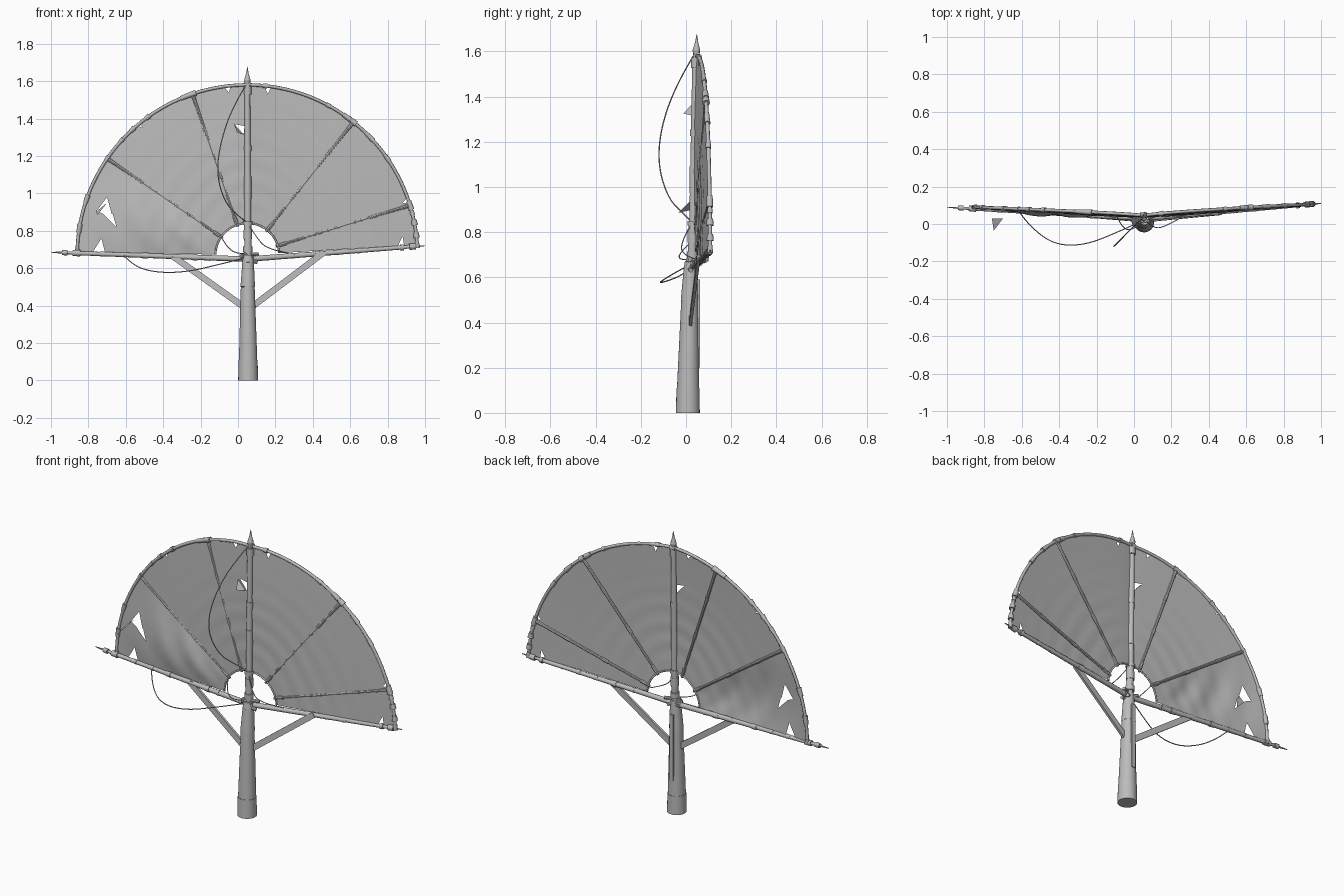
import bpy, bmesh, math, random
from mathutils import Vector, Matrix

random.seed(4)
cube = bpy.data.objects.get("Cube")
if cube:
    bpy.data.objects.remove(cube, do_unlink=True)

grey = bpy.data.materials.new("weathered grey")
grey.use_nodes = True
grey.diffuse_color = (0.5, 0.5, 0.5, 1)
grey.node_tree.nodes["Principled BSDF"].inputs["Base Color"].default_value = (0.5, 0.5, 0.5, 1)

CX, CZ, R_IN, R_OUT = 0.05, 0.67, 0.17, 0.91
A0, A1 = math.radians(3.5), math.radians(179)
RIBS = [math.radians(a) for a in (17, 51.4, 108.8, 145.4)]


def finish(name, bm, angle=40):
    mesh = bpy.data.meshes.new(name)
    bm.to_mesh(mesh)
    bm.free()
    obj = bpy.data.objects.new(name, mesh)
    bpy.context.collection.objects.link(obj)
    mesh.materials.append(grey)
    bpy.ops.object.select_all(action='DESELECT')
    obj.select_set(True)
    bpy.context.view_layer.objects.active = obj
    bpy.ops.object.shade_smooth_by_angle(angle=math.radians(angle))
    return obj


def rod(bm, a, b, r1, r2, sides=12):
    a, b = Vector(a), Vector(b)
    d = b - a
    m = Matrix.Translation((a + b) / 2) @ d.to_track_quat('Z', 'Y').to_matrix().to_4x4()
    bmesh.ops.create_cone(bm, cap_ends=True, segments=sides, radius1=r1, radius2=r2,
                          depth=d.length, matrix=m)


def stack(bm, points, sides=24):
    """Chain of tapered rods through (x, y, z, radius) points."""
    for p, q in zip(points, points[1:]):
        rod(bm, p[:3], q[:3], p[3], q[3], sides)


def rope(name, points, radius, kind='NURBS'):
    data = bpy.data.curves.new(name, 'CURVE')
    data.dimensions = '3D'
    data.bevel_depth = radius
    data.bevel_resolution = 2
    data.use_fill_caps = True
    sp = data.splines.new(kind)
    sp.points.add(len(points) - 1)
    for p, co in zip(sp.points, points):
        p.co = (*co, 1)
    if kind == 'NURBS':
        sp.use_endpoint_u = True
        sp.order_u = 3
    data.materials.append(grey)
    obj = bpy.data.objects.new(name, data)
    bpy.context.collection.objects.link(obj)
    bpy.ops.object.select_all(action='DESELECT')
    obj.select_set(True)
    bpy.context.view_layer.objects.active = obj
    bpy.ops.object.convert(target='MESH')
    bpy.ops.object.shade_smooth_by_angle(angle=math.radians(50))


def fan(r, a):
    """Point on the swept-back fan surface."""
    c = math.cos(a)
    back = 0.01 + (0.062 if c > 0 else 0.045) * abs(c) ** 0.75
    return Vector((CX + r * c, 0.035 + back * r / R_OUT, CZ + r * math.sin(a)))


# Pole with base band, upper sleeve and rear spine
bm = bmesh.new()
stack(bm, [(0.054, 0.008, 0, 0.053), (0.054, 0.009, 0.11, 0.051)])
stack(bm, [(0.054, 0.009, 0.11, 0.049), (0.052, 0.016, 0.5, 0.037)])
stack(bm, [(0.052, 0.016, 0.5, 0.039), (0.054, 0.02, 0.63, 0.031), (0.054, 0.022, 0.67, 0.027)])
finish("pole", bm)
bm = bmesh.new()
bmesh.ops.create_cube(bm, size=1, matrix=Matrix.Translation((0.053, 0.048, 0.395))
                      @ Matrix.Diagonal((0.022, 0.026, 0.39, 1)))
finish("rear_spine", bm)

# Mast with collars and pointed finial
bm = bmesh.new()
stack(bm, [(0.054, 0.025, 0.64, 0.018), (0.052, 0.032, 0.84, 0.021)], 16)
stack(bm, [(0.052, 0.032, 0.84, 0.018), (0.05, 0.043, 1.58, 0.015)], 16)
for z, r, h in ((0.7, 0.025, 0.03), (0.78, 0.023, 0.05), (0.84, 0.025, 0.02),
                (1.03, 0.019, 0.12), (1.24, 0.019, 0.03), (1.55, 0.02, 0.045)):
    y = 0.028 + 0.016 * (z - 0.67)
    rod(bm, (0.052, y, z - h / 2), (0.052, y, z + h / 2), r, r, 16)
stack(bm, [(0.05, 0.045, 1.575, 0.012), (0.05, 0.046, 1.605, 0.017),
           (0.05, 0.047, 1.64, 0.007), (0.05, 0.048, 1.677, 0.001)], 16)
finish("mast", bm)

# Lower booms with sharp tips and lashings
hub = Vector((0.05, 0.03, 0.648))
for name, tip in (("left_boom", Vector((1, 0.11, 0.72))), ("right_boom", Vector((-1, 0.09, 0.685)))):
    bm = bmesh.new()
    at = [hub.lerp(tip, t) for t in (0, 0.45, 0.86, 1)]
    stack(bm, [(*p, r) for p, r in zip(at, (0.015, 0.013, 0.011, 0.002))], 10)
    for t in (0.1, 0.2, 0.27, 0.4, 0.52, 0.63, 0.74, 0.87, 0.93):
        h = random.uniform(0.006, 0.02)
        r = random.uniform(0.013, 0.018)
        rod(bm, hub.lerp(tip, t - h), hub.lerp(tip, t + h), r, r * 0.9, 10)
    finish(name, bm)

# Knotted binding where booms meet the pole
bm = bmesh.new()
for i in range(6):
    p = hub + Vector((random.uniform(-0.03, 0.03), random.uniform(-0.015, 0.015), random.uniform(-0.01, 0.03)))
    d = Vector((0.035, random.uniform(-0.02, 0.02), random.uniform(-0.02, 0.02)))
    rod(bm, p - d, p + d, 0.01, 0.01, 8)
finish("hub_binding", bm)

# Flat diagonal braces
for name, foot, top in (("left_brace", (0.07, 0.018, 0.39), (0.46, 0.055, 0.685)),
                        ("right_brace", (0.035, 0.018, 0.39), (-0.35, 0.05, 0.665))):
    a, b = Vector(foot), Vector(top)
    d = (b - a).normalized()
    side = d.cross(Vector((0, 1, 0))).normalized()
    m = Matrix((side, d.cross(side), d)).transposed().to_4x4()
    bm = bmesh.new()
    bmesh.ops.create_cube(bm, size=1, matrix=Matrix.Translation((a + b) / 2) @ m
                          @ Matrix.Diagonal((0.034, 0.014, (b - a).length, 1)))
    finish(name, bm)

# Fan ribs
for i, a in enumerate(RIBS):
    bm = bmesh.new()
    rod(bm, fan(R_IN - 0.01, a), fan(R_OUT, a), 0.007, 0.009, 8)
    for r in (0.2, 0.45, 0.7, 0.88):
        rod(bm, fan(r - 0.02, a), fan(r + 0.02, a), 0.01, 0.01, 8)
    finish(f"rib_{i + 1}", bm)

# Outer and inner rims, with lashed cuffs on the outer one
steps = 72
arc = [A0 + (A1 - A0) * i / steps for i in range(steps + 1)]
rope("outer_rim", [fan(R_OUT, a) for a in arc], 0.009, 'POLY')
rope("inner_rim", [fan(R_IN, a) for a in arc[::2]], 0.005, 'POLY')
bm = bmesh.new()
cuffs = RIBS + [A0, math.pi / 2, A1] + [random.uniform(A0, A1) for _ in range(16)]
for a in cuffs:
    w = random.uniform(0.012, 0.028)
    r = random.uniform(0.012, 0.017)
    rod(bm, fan(R_OUT, a - w), fan(R_OUT, a + w), r, r * 0.85, 10)
finish("rim_cuffs", bm)

# Torn, rippled sail: a polar sheet with gentle folds
bm = bmesh.new()
NR, NA = 36, 120
grid = []
for j in range(NA + 1):
    a = A0 + (A1 - A0) * j / NA
    row = []
    for i in range(NR + 1):
        t = i / NR
        p = fan(R_IN + (R_OUT - R_IN) * t, a)
        pinch = math.sin(math.pi * t)
        fold = 0.004 * math.sin(t * 42 + 2 * math.sin(3 * a)) * math.exp(-3 * t)
        if a > RIBS[3]:
            s = math.sin(math.pi * (a - RIBS[3]) / (A1 - RIBS[3]))
            fold += s * (0.006 * math.sin(19 * t + 11 * a) - 0.018)
        p.y += pinch * (fold - 0.006)
        row.append(bm.verts.new(p))
    grid.append(row)
for j in range(NA):
    for i in range(NR):
        bm.faces.new((grid[j][i], grid[j][i + 1], grid[j + 1][i + 1], grid[j + 1][i]))

# Convex tears as (x, z) outlines, cut straight through the sheet
TEARS = [[(-0.7, 0.98), (-0.76, 0.9), (-0.72, 0.89), (-0.67, 0.87)],
         [(-0.72, 0.89), (-0.65, 0.82), (-0.67, 0.89)],
         [(-0.02, 1.37), (0.03, 1.315), (0.035, 1.36)],
         [(-0.73, 0.76), (-0.78, 0.68), (-0.71, 0.68)],
         [(-0.57, 1.375), (-0.51, 1.35), (-0.54, 1.39)],
         [(0.13, 1.6), (0.16, 1.53), (0.18, 1.58)],
         [(-0.09, 1.59), (-0.05, 1.54), (-0.03, 1.59)],
         [(0.85, 0.71), (0.89, 0.71), (0.88, 0.77)],
         [(0.88, 0.95), (0.93, 0.94), (0.91, 0.98)]]
for tear in TEARS:
    mid = Vector((sum(p[0] for p in tear), 0, sum(p[1] for p in tear))) / len(tear)
    planes = []
    for p, q in zip(tear, tear[1:] + tear[:1]):
        n = Vector((q[1] - p[1], 0, p[0] - q[0])).normalized()
        co = Vector((p[0], 0, p[1]))
        planes.append((co, n if n.dot(mid - co) < 0 else -n))

    def near():
        return [f for f in bm.faces if (f.calc_center_median() - mid).to_2d().x ** 2
                + (f.calc_center_median().z - mid.z) ** 2 < 0.02]
    for co, n in planes:
        fs = near()
        geom = fs + list({e for f in fs for e in f.edges}) + list({v for f in fs for v in f.verts})
        bmesh.ops.bisect_plane(bm, geom=geom, dist=1e-5, plane_co=co, plane_no=n)
    gone = [f for f in near() if all((f.calc_center_median() - co).dot(n) < 0 for co, n in planes)]
    bmesh.ops.delete(bm, geom=gone, context='FACES')
finish("sail", bm, 60)

# Loose cloth flaps hanging from the tears
bm = bmesh.new()
for flap in (((-0.76, 0.03, 0.9), (-0.7, 0.03, 0.95), (-0.75, -0.035, 0.885)),
             ((-0.02, 0.03, 1.37), (0.03, 0.03, 1.315), (-0.005, -0.012, 1.325))):
    bm.faces.new([bm.verts.new(p) for p in flap])
finish("loose_flaps", bm)

# Slack rigging lines
rope("mast_line", [(0.04, 0.03, 1.575), (-0.03, -0.04, 1.46), (-0.095, -0.11, 1.27), (-0.115, -0.125, 1.1),
                   (-0.07, -0.08, 0.95), (0, -0.01, 0.88), (0.04, 0.02, 0.85)], 0.0028)
rope("boom_line", [(-0.61, 0.06, 0.67), (-0.56, -0.01, 0.61), (-0.43, -0.11, 0.575), (-0.27, -0.115, 0.58),
                   (-0.1, -0.05, 0.62), (0.04, 0.015, 0.655)], 0.0028)
rope("right_hub_line", [(-0.09, 0.04, 0.77), (-0.06, -0.03, 0.71), (0, -0.03, 0.675), (0.04, 0.01, 0.68)], 0.0025)
rope("left_hub_line", [(0.06, 0.02, 0.83), (0.1, -0.02, 0.76), (0.16, -0.02, 0.7), (0.27, 0.045, 0.68)], 0.0025)
